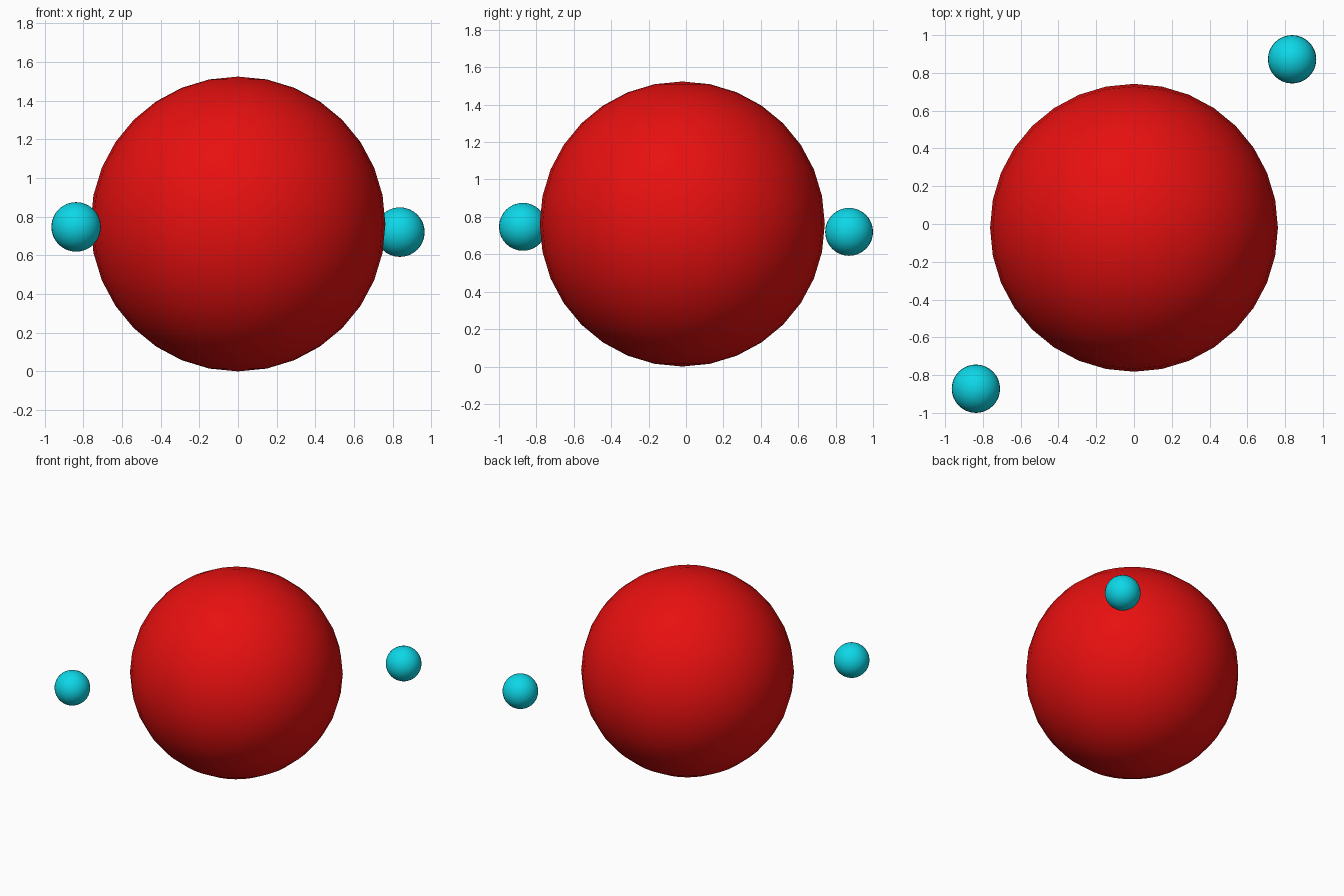
import bpy

cube = bpy.data.objects.get("Cube")
if cube:
    bpy.data.objects.remove(cube, do_unlink=True)


def make_material(name, rgb):
    mat = bpy.data.materials.new(name)
    mat.use_nodes = True
    color = (*rgb, 1.0)
    mat.diffuse_color = color
    mat.node_tree.nodes["Principled BSDF"].inputs["Base Color"].default_value = color
    return mat


def make_ball(name, radius, location, mat):
    bpy.ops.mesh.primitive_uv_sphere_add(
        segments=32, ring_count=16, radius=radius, location=location)
    ball = bpy.context.object
    ball.name = name
    ball.data.materials.append(mat)
    bpy.ops.object.shade_smooth()
    return ball


red = make_material("red", (0.8, 0.005, 0.005))
cyan = make_material("cyan", (0.004, 0.68, 0.8))

# Large central ball
make_ball("central_ball", 0.762, (0, -0.02, 0.762), red)

# Two small balls on opposite sides, diagonally placed
make_ball("front_right_small_ball", 0.128, (-0.837, -0.872, 0.747), cyan)
make_ball("back_left_small_ball", 0.128, (0.837, 0.872, 0.72), cyan)
